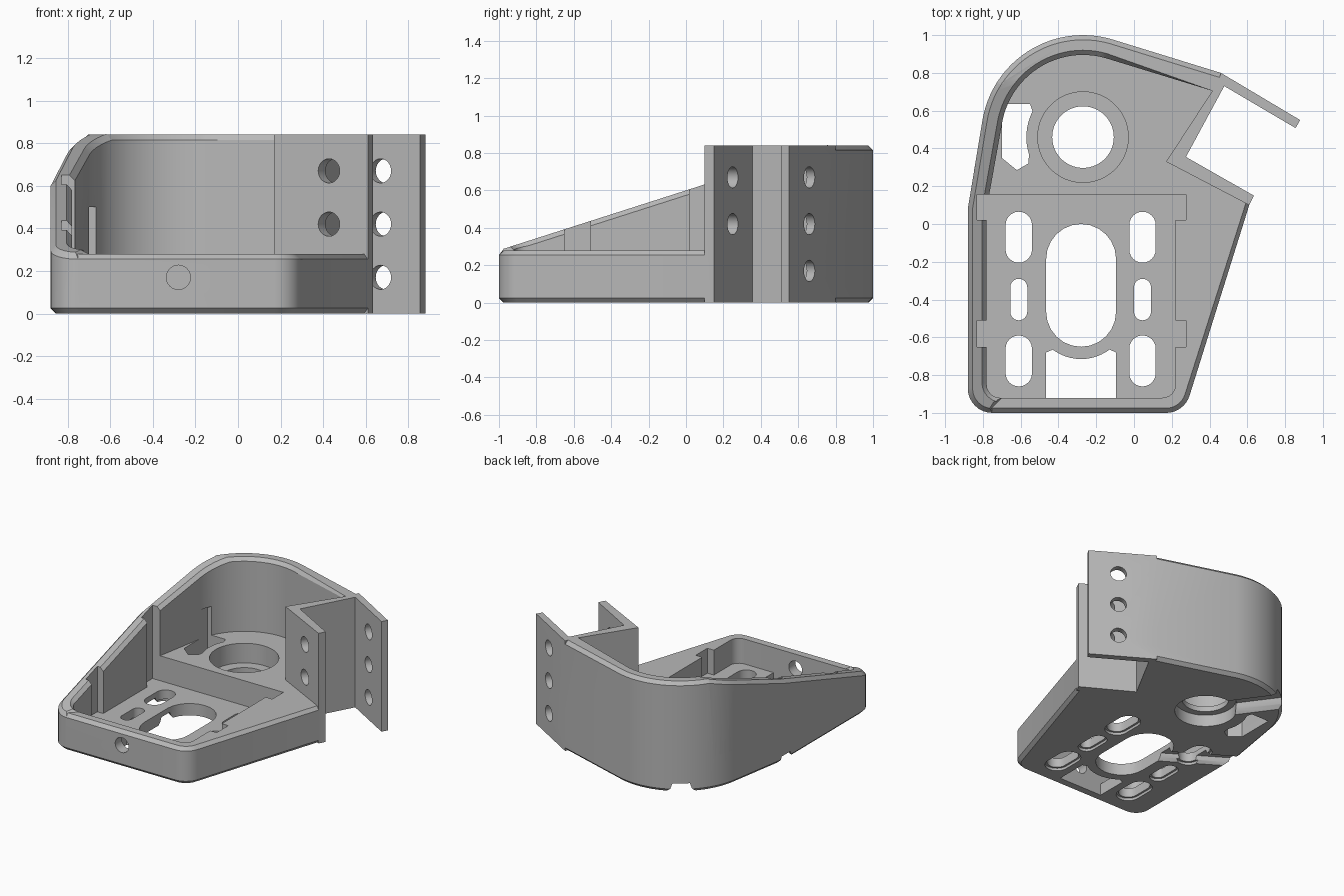
import bpy, bmesh, math
from mathutils import Matrix, Vector

if "Cube" in bpy.data.objects:
    bpy.data.objects.remove(bpy.data.objects["Cube"])

grey = bpy.data.materials.new("light_grey")
grey.use_nodes = True
grey.diffuse_color = (0.48, 0.48, 0.48, 1)
grey.node_tree.nodes["Principled BSDF"].inputs["Base Color"].default_value = (0.48, 0.48, 0.48, 1)

TOP, SHELF, FLOOR = 0.84, 0.28, 0.09
HUB = (-0.27, 0.46)
# Turns a prism on its side: profile x, y become y, z and its length runs along x
ON_SIDE = Matrix(((0, 0, 1, 0), (1, 0, 0, 0), (0, 1, 0, 0), (0, 0, 0, 1)))


def arc(c, r, a0, a1, n=12):
    angles = [math.radians(a0 + (a1 - a0) * i / n) for i in range(n + 1)]
    return [(c[0] + r * math.cos(a), c[1] + r * math.sin(a)) for a in angles]


def prism(name, pts, z0, z1):
    bm = bmesh.new()
    face = bm.faces.new([bm.verts.new((x, y, z0)) for x, y in pts])
    ext = bmesh.ops.extrude_face_region(bm, geom=[face])["geom"]
    moved = [v for v in ext if isinstance(v, bmesh.types.BMVert)]
    bmesh.ops.translate(bm, verts=moved, vec=(0, 0, z1 - z0))
    bmesh.ops.recalc_face_normals(bm, faces=bm.faces)
    mesh = bpy.data.meshes.new(name)
    bm.to_mesh(mesh)
    bm.free()
    ob = bpy.data.objects.new(name, mesh)
    bpy.context.collection.objects.link(ob)
    return ob


def combine(ob, other, op="DIFFERENCE"):
    mod = ob.modifiers.new("combine", "BOOLEAN")
    mod.operation, mod.object, mod.solver = op, other, "EXACT"
    bpy.context.view_layer.update()
    deps = bpy.context.evaluated_depsgraph_get()
    mesh = bpy.data.meshes.new_from_object(ob.evaluated_get(deps))
    ob.modifiers.clear()
    ob.data = mesh
    bpy.data.objects.remove(other)


def chamfer(ob, width, rule):
    bm = bmesh.new()
    bm.from_mesh(ob.data)
    bm.normal_update()
    edges = []
    for e in bm.edges:
        if len(e.link_faces) == 2:
            nz = sorted(abs(f.normal.z) for f in e.link_faces)
            mid = (e.verts[0].co + e.verts[1].co) / 2
            if nz[0] < 0.4 and nz[1] > 0.9 and rule(mid):
                edges.append(e)
    bmesh.ops.bevel(bm, geom=edges, offset=width, segments=1, affect="EDGES")
    bm.to_mesh(ob.data)
    bm.free()


def slot(x, y, half_w, half_l):
    s = half_l - half_w
    return arc((x, y + s), half_w, 0, 180) + arc((x, y - s), half_w, 180, 360)


def box(x0, x1, y0, y1):
    return [(x0, y0), (x1, y0), (x1, y1), (x0, y1)]


def cut(pts, z0, z1):
    combine(body, prism("cutter", pts, z0, z1))


def drill(pos, direction, r, length):
    hole = prism("drill", arc((0, 0), r, 0, 345, 23), -length / 2, length / 2)
    turn = Vector(direction).to_track_quat("Z", "Y").to_matrix().to_4x4()
    hole.data.transform(Matrix.Translation(pos) @ turn)
    combine(body, hole)


# Base block with rounded front corners and round back
front_left = arc((-0.75, -0.87), 0.13, 270, 180, 8)
outer = [(-0.88, 0.08)] + arc(HUB, 0.54, 172, 74, 24) + [(0.46, 0.80)]
body = prism("bracket_body", front_left + outer
             + [(0.478, 0.73), (0.275, 0.355), (0.60, 0.135), (0.61, 0.10)]
             + arc((0.17, -0.87), 0.13, -17.7, -90, 8), 0, SHELF)
chamfer(body, 0.025, lambda m: m.y < 0.1 or m.x < 0.2)

# Tall wall along the left, the back and the channel web, sloping down to the front
wall = prism("wall", front_left + outer
             + [(0.478, 0.73), (0.275, 0.355), (0.17, 0.33), (0.415, 0.705)]
             + arc(HUB, 0.435, 74, 172, 24)
             + [(-0.78, 0.08)] + arc((-0.70, -0.84), 0.08, 180, 270, 6), 0.1, TOP)
wedge = prism("wedge", [(-1.1, SHELF - 0.032), (1.0, 0.92), (1.0, 1.2), (-1.1, 1.2)], -1.2, -0.4)
wedge.data.transform(ON_SIDE)
combine(wall, wedge)
chamfer(wall, 0.025, lambda m: m.z > 0.2 and m.x < 0.2 and (m.y > 0.4 or m.x < 0))
combine(body, wall, "UNION")

# Mounting arm and flange of the open channel
arm = [(0.46, 0.80), (0.88, 0.55), (0.855, 0.508), (0.478, 0.73), (0.44, 0.74)]
flange = [(0.275, 0.355), (0.635, 0.15), (0.61, 0.10), (0.17, 0.33), (0.20, 0.375)]
for pts in (arm, flange):
    combine(body, prism("plate", pts, 0, TOP), "UNION")

# Front pocket with side notches
cut(arc((-0.71, -0.85), 0.07, 180, 270, 6) + arc((0.15, -0.85), 0.07, 270, 360, 6)
    + [(0.22, 0.155), (-0.78, 0.155)], FLOOR, 1)
for y0, y1 in ((-0.65, -0.51), (0.02, 0.155)):
    cut(box(-0.83, 0.275, y0, y1), FLOOR, 1)

# Floor slots with wider mouths below, central oval and front window
for x in (-0.61, 0.045):
    for y, w, l in ((-0.07, 0.07, 0.135), (-0.4, 0.045, 0.11), (-0.725, 0.07, 0.135)):
        cut(slot(x, y, w, l), -1, SHELF - 0.02)
        cut(slot(x, y, w + 0.015, l + 0.015), -1, 0.02)
cut(slot(-0.28, -0.325, 0.185, 0.325), -1, SHELF - 0.02)
cut([(-0.465, -0.92), (-0.095, -0.92), (-0.095, -0.68), (-0.13, -0.665)]
    + arc((-0.28, -0.465), 0.25, -58, -122, 10) + [(-0.43, -0.665), (-0.465, -0.68)], -1, SHELF - 0.02)

# Stepped hub bore and the window beside it
ring = lambda rad: arc(HUB, rad, 0, 354, 59)
cut(ring(0.163), -1, 0.5)
cut(ring(0.24), 0.13, 0.5)
cut(ring(0.215), -1, 0.09)
cut([(-0.70, 0.635), (-0.55, 0.635)] + arc(HUB, 0.30, 153, 198, 8)
    + [(-0.56, 0.32), (-0.62, 0.285), (-0.70, 0.35)], -1, 0.5)

# Cable grooves under the floor
for c, ang, length, w, h in ((HUB, 126, 0.75, 0.1, 0.07), ((-0.28, -0.325), 148, 0.9, 0.07, 0.05)):
    half = [(w, -0.1), (w, 0), (w * 0.75, h * 0.4), (w * 0.6, h)]
    groove = prism("groove", half + [(-a, b) for a, b in reversed(half)], 0, length)
    groove.data.transform(Matrix.Translation((*c, 0))
                          @ Matrix.Rotation(math.radians(ang), 4, "Z") @ ON_SIDE)
    combine(body, groove)

# Screw holes through arm, flange and front wall
normal = (0.52, 0.855, 0)
for z in (0.17, 0.42, 0.67):
    drill((0.69, 0.65, z), normal, 0.057, 0.3)
for z in (0.42, 0.67):
    drill((0.445, 0.225, z), normal, 0.057, 0.3)
drill((-0.28, -0.95, 0.17), (0, 1, 0), 0.057, 0.2)

# Material and shading
body.data.materials.clear()
body.data.materials.append(grey)
for p in body.data.polygons:
    p.material_index = 0
bpy.ops.object.select_all(action="DESELECT")
body.select_set(True)
bpy.context.view_layer.objects.active = body
bpy.ops.object.shade_smooth_by_angle(angle=math.radians(25))
